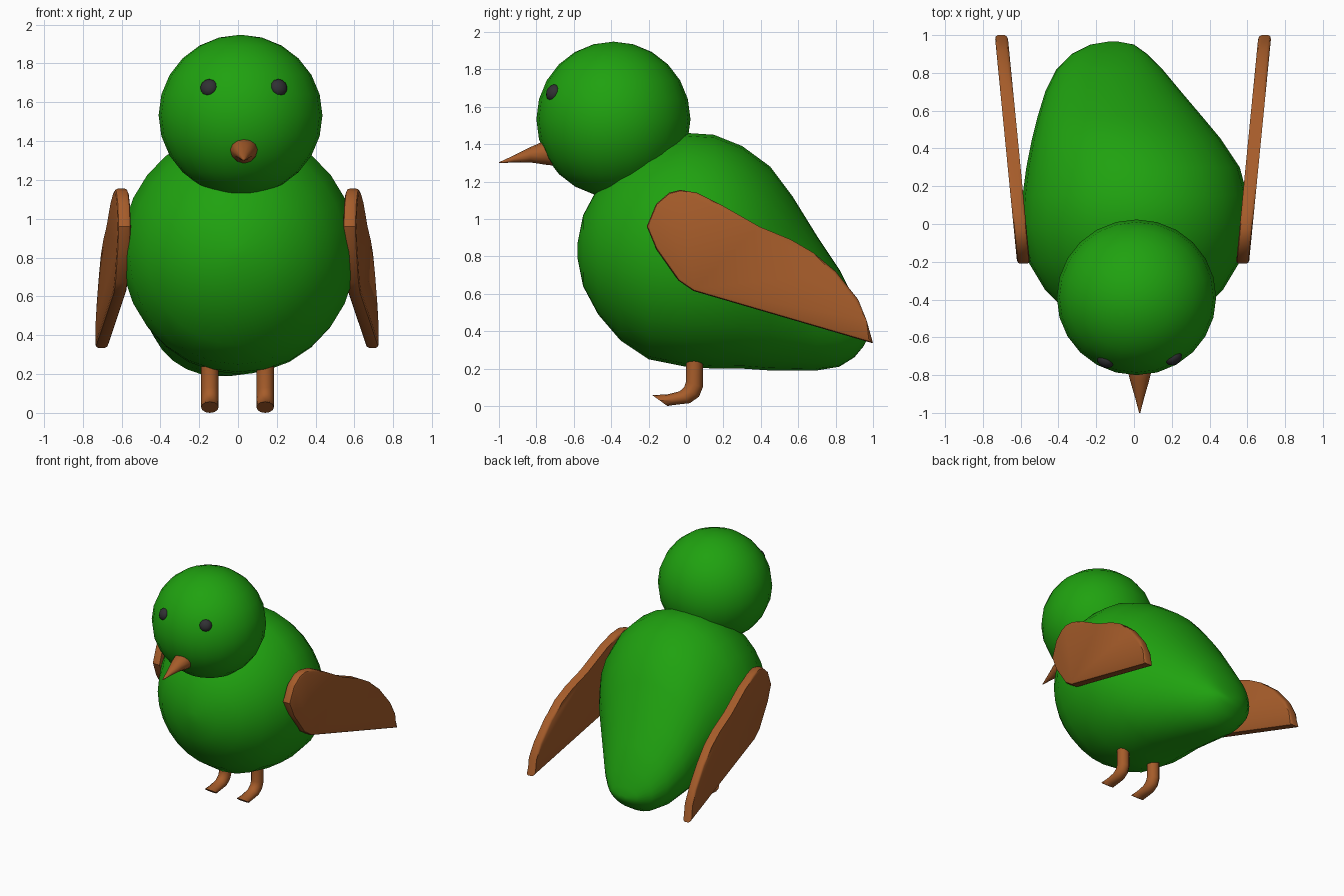
import bpy, bmesh
from math import sin, cos, pi, radians
from mathutils import Vector, Matrix

if "Cube" in bpy.data.objects:
    bpy.data.objects.remove(bpy.data.objects["Cube"])


def material(name, rgb):
    m = bpy.data.materials.new(name)
    m.diffuse_color = (*rgb, 1)
    m.use_nodes = True
    m.node_tree.nodes["Principled BSDF"].inputs["Base Color"].default_value = m.diffuse_color
    return m


GREEN = material("green", (0.014, 0.36, 0.005))
BROWN = material("brown", (0.38, 0.107, 0.023))
BLACK = material("black", (0.03, 0.03, 0.033))


def finish(name, bm, mat, angle=40):
    bmesh.ops.recalc_face_normals(bm, faces=bm.faces)
    me = bpy.data.meshes.new(name)
    bm.to_mesh(me)
    bm.free()
    ob = bpy.data.objects.new(name, me)
    bpy.context.collection.objects.link(ob)
    me.materials.append(mat)
    bpy.ops.object.select_all(action='DESELECT')
    ob.select_set(True)
    bpy.context.view_layer.objects.active = ob
    bpy.ops.object.shade_smooth_by_angle(angle=radians(angle))
    return ob


def loft(name, rings, mat, sides, angle=40):
    """Ring = (left x, right x, upper (y, z), lower (y, z)), joined in order."""
    bm = bmesh.new()
    loops = []
    for x0, x1, (ya, za), (yb, zb) in rings:
        mid = Vector(((x0 + x1) / 2, (ya + yb) / 2, (za + zb) / 2))
        side = Vector(((x1 - x0) / 2, 0, 0))
        up = Vector((0, (ya - yb) / 2, (za - zb) / 2))
        loops.append([bm.verts.new(mid + side * cos(2 * pi * i / sides) + up * sin(2 * pi * i / sides))
                      for i in range(sides)])
    for a, b in zip(loops, loops[1:]):
        for i in range(sides):
            j = (i + 1) % sides
            bm.faces.new((a[i], a[j], b[j], b[i]))
    bm.faces.new(loops[0])
    bm.faces.new(loops[-1])
    return finish(name, bm, mat, angle)


def ball(name, loc, scale, mat, seg, rot=None):
    bm = bmesh.new()
    bmesh.ops.create_uvsphere(bm, u_segments=seg, v_segments=seg // 2, radius=1)
    m = Matrix.Translation(loc) @ (rot or Matrix()) @ Matrix.Diagonal((*scale, 1))
    bmesh.ops.transform(bm, matrix=m, verts=bm.verts)
    return finish(name, bm, mat, 60)


# Body: egg with a drooping tail, leaning slightly to one side
body = [(-0.58, -0.04, 0.04, 0.79, 0.87), (-0.55, -0.19, 0.19, 0.64, 1.02),
        (-0.47, -0.35, 0.35, 0.49, 1.17), (-0.35, -0.47, 0.47, 0.35, 1.30),
        (-0.20, -0.56, 0.56, 0.25, 1.40), (0.00, -0.60, 0.61, 0.21, 1.46),
        (0.15, -0.59, 0.60, 0.20, 1.45), (0.30, -0.57, 0.56, 0.20, 1.39),
        (0.45, -0.54, 0.46, 0.19, 1.28), (0.57, -0.51, 0.36, 0.19, 1.12),
        (0.70, -0.47, 0.25, 0.19, 0.91), (0.82, -0.41, 0.15, 0.21, 0.73),
        (0.90, -0.33, 0.07, 0.26, 0.57), (0.95, -0.23, 0.00, 0.32, 0.44),
        (0.965, -0.14, -0.08, 0.35, 0.38)]
loft("body", [(l, r, (y, hi), (y, lo)) for y, l, r, lo, hi in body], GREEN, 28, 80)

# Head and eyes
centre = Vector((0.013, -0.388, 1.533))
ball("head", centre, (0.422, 0.412, 0.415), GREEN, 24)
for name, x in (("left_eye", -0.15), ("right_eye", 0.21)):
    loc = Vector((x, -0.725 if x < 0 else -0.71, 1.675))
    rot = (loc - centre).to_track_quat('Z', 'Y').to_matrix().to_4x4()
    ball(name, loc, (0.047, 0.047, 0.033), BLACK, 12, rot)

# Beak: cone with a hooked top line
loft("beak", [(0.03 - w, 0.03 + w, (y, hi), (y, lo)) for y, w, lo, hi in (
    (-0.66, 0.072, 1.28, 1.43), (-0.75, 0.07, 1.29, 1.42), (-0.83, 0.05, 1.302, 1.385),
    (-0.92, 0.024, 1.302, 1.34), (-1.0, 0.003, 1.298, 1.303))], BROWN, 12, 60)

# Legs: bent tubes cut at a slant at the toe
path = [((0, 0.24), (0.09, 0.24)), ((0, 0.13), (0.09, 0.10)), ((-0.01, 0.10), (0.07, 0.05)),
        ((-0.035, 0.078), (0.02, 0.015)), ((-0.10, 0.062), (-0.06, 0.006)),
        ((-0.18, 0.058), (-0.10, 0.0))]
for name, x in (("left_leg", -0.145), ("right_leg", 0.14)):
    loft(name, [(x - 0.045, x + 0.045, a, b) for a, b in path], BROWN, 12)

# Wings: flat plates flaring outward to the back, with softened edges
outline = [(-0.21, 0.96), (-0.16, 1.08), (-0.09, 1.14), (-0.03, 1.155), (0.06, 1.14),
           (0.18, 1.08), (0.39, 0.96), (0.56, 0.89), (0.68, 0.82), (0.80, 0.72),
           (0.92, 0.57), (0.965, 0.46), (1.0, 0.335), (0.04, 0.615), (-0.04, 0.67), (-0.16, 0.84)]
for name, s, shift in (("left_wing", -1, 0.01), ("right_wing", 1, 0.0)):
    bm = bmesh.new()
    inner, outer = [[bm.verts.new((s * (0.595 + shift + 0.098 * y + t), y, z)) for y, z in outline]
                    for t in (-0.034, 0.034)]
    caps = [bm.faces.new(inner), bm.faces.new(outer)]
    for i in range(len(outline)):
        j = (i + 1) % len(outline)
        bm.faces.new((inner[i], inner[j], outer[j], outer[i]))
    rim = [e for f in caps for e in f.edges]
    bmesh.ops.bevel(bm, geom=rim, offset=0.016, segments=2, profile=0.5, affect='EDGES')
    finish(name, bm, BROWN, 35)
